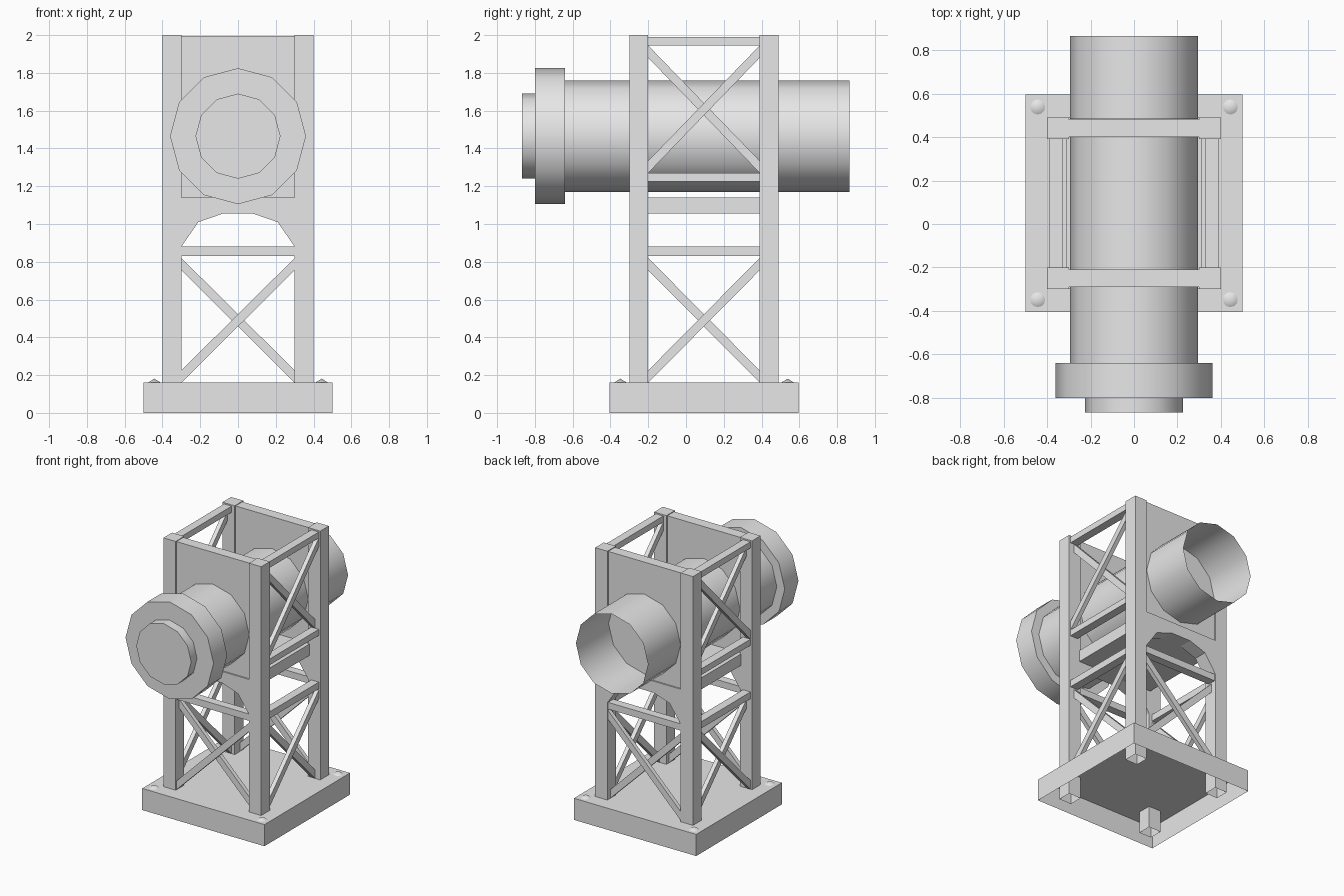
import bpy
import bmesh
import math
from mathutils import Matrix

cube = bpy.data.objects.get("Cube")
if cube:
    bpy.data.objects.remove(cube, do_unlink=True)

CY = 0.095          # tower centre in y
TUBE_Z = 1.465      # tube axis height

grey = bpy.data.materials.new("light_grey")
grey.use_nodes = True
grey.diffuse_color = (0.8, 0.8, 0.8, 1)
grey.node_tree.nodes["Principled BSDF"].inputs["Base Color"].default_value = (0.8, 0.8, 0.8, 1)


def finish(name, bm, smooth=False):
    mesh = bpy.data.meshes.new(name)
    bm.to_mesh(mesh)
    bm.free()
    mesh.materials.append(grey)
    obj = bpy.data.objects.new(name, mesh)
    bpy.context.collection.objects.link(obj)
    if smooth:
        bpy.ops.object.select_all(action='DESELECT')
        obj.select_set(True)
        bpy.context.view_layer.objects.active = obj
        bpy.ops.object.shade_smooth_by_angle(angle=math.radians(40))
    return obj


def prism(name, profile, v0, v1, axis='y', open_bottom=False):
    """Extrude a (u, z) profile along the given horizontal axis."""
    bm = bmesh.new()

    def place(u, v, z):
        return (u, v, z) if axis == 'y' else (v, u, z)
    face = bm.faces.new([bm.verts.new(place(u, v0, z)) for u, z in profile])
    ext = bmesh.ops.extrude_face_region(bm, geom=[face], use_keep_orig=True)
    moved = [g for g in ext["geom"] if isinstance(g, bmesh.types.BMVert)]
    bmesh.ops.translate(bm, verts=moved, vec=place(0, v1 - v0, 0))
    bmesh.ops.recalc_face_normals(bm, faces=bm.faces)
    if open_bottom:
        low = [f for f in bm.faces if f.normal.z < -0.9]
        bmesh.ops.delete(bm, geom=low, context='FACES_ONLY')
    return finish(name, bm)


def box(name, x, y, z, open_bottom=False):
    profile = [(x[0], z[0]), (x[1], z[0]), (x[1], z[1]), (x[0], z[1])]
    return prism(name, profile, y[0], y[1], 'y', open_bottom)


def tube(name, radius, y0, y1, open_back=False):
    bm = bmesh.new()
    bmesh.ops.create_cone(bm, cap_ends=True, segments=12, radius1=radius,
                          radius2=radius, depth=y1 - y0)
    bm.transform(Matrix.Translation((0, (y0 + y1) / 2, TUBE_Z))
                 @ Matrix.Rotation(math.pi / 2, 4, 'X'))
    if open_back:
        back = [f for f in bm.faces if f.calc_center_median().y > y1 - 0.001]
        bmesh.ops.delete(bm, geom=back, context='FACES_ONLY')
    return finish(name, bm, smooth=True)


def cross_brace(name, axis, centre, half, side, z0, z1):
    """Two crossing bars, one in front of the other, on one tower side."""
    h = 0.065
    rising = [(centre - half, z0), (centre + half, z1 - h),
              (centre + half, z1), (centre - half, z0 + h)]
    falling = [(2 * centre - u, z) for u, z in rising]
    mid = CY if axis == 'y' else 0
    for label, prof, a, b in (("rising", rising, 0.357, 0.388),
                              ("falling", falling, 0.326, 0.357)):
        v = sorted((mid + side * a, mid + side * b))
        prism(f"{name}_{label}", prof, v[0], v[1], axis)


# Hollow base and corner bolts
box("base", (-0.5, 0.5), (CY - 0.5, CY + 0.5), (0, 0.16), open_bottom=True)
for sx in (-1, 1):
    for sy in (-1, 1):
        bm = bmesh.new()
        bmesh.ops.create_cone(bm, cap_ends=False, segments=12, radius1=0.036,
                              radius2=0, depth=0.022)
        bm.transform(Matrix.Translation((sx * 0.443, CY + sy * 0.443, 0.17)))
        finish("bolt", bm, smooth=True)

        # Corner legs
        x = sorted((sx * 0.3, sx * 0.4))
        y = sorted((CY + sy * 0.295, CY + sy * 0.395))
        box("leg", x, y, (0, 2.0), open_bottom=True)

# Front and back: panel, arch, crossbar and braces
arch_half = [(0.3, 1.14), (0.3, 0.88), (0.21, 1.01), (0.08, 1.055)]
arch = arch_half + [(-x, z) for x, z in reversed(arch_half)]
for side, label in ((-1, "front"), (1, "back")):
    y = sorted((CY + side * 0.305, CY + side * 0.385))
    box(label + "_panel", (-0.3, 0.3), y, (1.14, 1.995))
    y = sorted((CY + side * 0.295, CY + side * 0.395))
    prism(label + "_arch", arch, y[0], y[1])
    y = sorted((CY + side * 0.326, CY + side * 0.388))
    box(label + "_crossbar", (-0.3, 0.3), y, (0.83, 0.88))
    cross_brace(label + "_brace", 'y', 0, 0.3, side, 0.16, 0.82)

# Sides: crossbars and two tiers of braces
for side, label in ((-1, "right"), (1, "left")):
    x = sorted((side * 0.326, side * 0.388))
    for z in ((0.83, 0.88), (1.225, 1.27), (1.945, 1.99)):
        box(label + "_crossbar", x, (CY - 0.295, CY + 0.295), z)
    cross_brace(label + "_lower_brace", 'x', CY, 0.295, side, 0.16, 0.82)
    cross_brace(label + "_upper_brace", 'x', CY, 0.295, side, 1.27, 1.945)

# Floor under the tube
box("floor", (-0.31, 0.31), (CY - 0.295, CY + 0.295), (1.055, 1.14))

# Tube, collar, end cap and open rear section
tube("main_tube", 0.295, -0.64, 0.45)
tube("rear_tube", 0.295, 0.484, 0.865, open_back=True)
tube("collar", 0.36, -0.80, -0.64)
tube("end_cap", 0.225, -0.868, -0.80)
